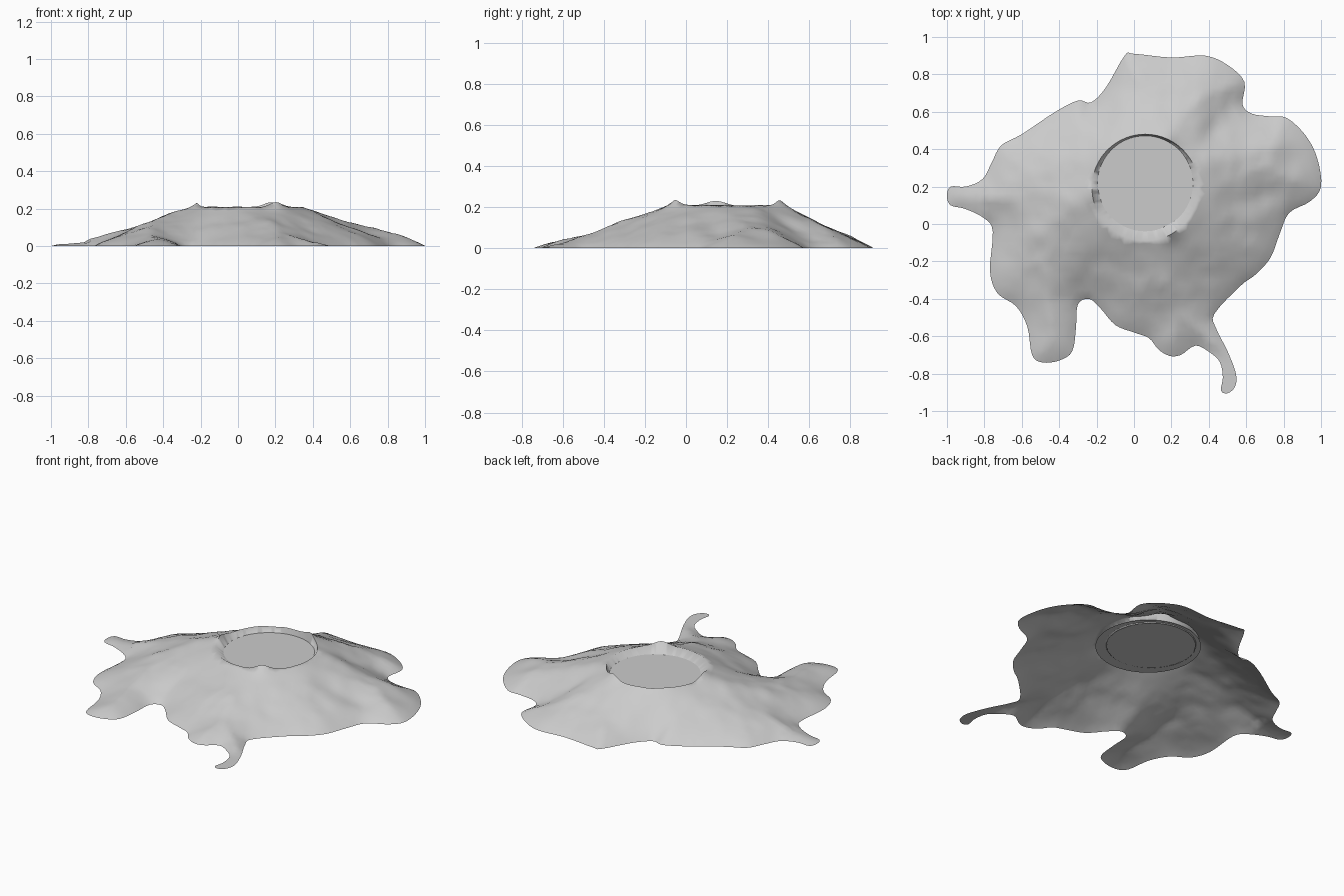
import bpy, math, random
from mathutils import Vector, geometry, noise

if "Cube" in bpy.data.objects:
    bpy.data.objects.remove(bpy.data.objects["Cube"])

random.seed(4)

rock = bpy.data.materials.new("light grey rock")
rock.diffuse_color = (0.6, 0.6, 0.6, 1)
rock.use_nodes = True
rock.node_tree.nodes["Principled BSDF"].inputs["Base Color"].default_value = rock.diffuse_color

# shoreline control points, clockwise from the north lobe
SHORE = [(-.05, .9), (0, .91), (.2, .89), (.38, .9), (.5, .85), (.59, .76), (.58, .64), (.63, .59),
         (.73, .575), (.82, .565), (.92, .47), (.98, .35), (1, .2), (.94, .12), (.83, .06), (.78, -.05),
         (.73, -.18), (.65, -.27), (.57, -.33), (.43, -.48), (.44, -.56), (.5, -.68), (.545, -.8),
         (.54, -.87), (.5, -.905), (.465, -.89), (.475, -.82), (.46, -.74), (.41, -.69), (.33, -.65),
         (.25, -.7), (.19, -.705), (.13, -.67), (.08, -.61), (0, -.58), (-.1, -.54), (-.18, -.45),
         (-.24, -.4), (-.3, -.43), (-.31, -.55), (-.33, -.68), (-.4, -.73), (-.49, -.74), (-.545, -.7),
         (-.57, -.55), (-.63, -.44), (-.73, -.37), (-.77, -.25), (-.755, -.04), (-.8, .03), (-.9, .08),
         (-.98, .1), (-1, .15), (-.98, .2), (-.9, .2), (-.81, .24), (-.76, .33), (-.71, .42), (-.6, .48),
         (-.42, .6), (-.3, .66), (-.23, .65), (-.15, .73)]
RIM_C, RIM_R = Vector((.06, .195)), .285
WALL_C, WALL_R = Vector((.06, .22)), .25
FLOOR_Z = .175
PEAKS = (190, 66, 300)          # angles of the small peaks on the rim
# ridges (+) and valleys (-): start, end, height, width
RIDGES = [((.36, .32), (.72, .4), .015, .08), ((.5, .12), (.72, .16), -.01, .06),
          ((.42, .5), (.53, .64), -.012, .06), ((-.36, .1), (-.52, -.05), .016, .08),
          ((-.2, -.2), (-.26, -.32), -.008, .06)]


def smooth_loop(pts, steps=4):
    """Closed Catmull-Rom curve through the points."""
    p, n, out = [Vector(q) for q in pts], len(pts), []
    for i in range(n):
        a, b, c, d = (p[(i + k) % n] for k in (-1, 0, 1, 2))
        for s in range(steps):
            t = s / steps
            out.append(.5 * (2 * b + (c - a) * t + (2 * a - 5 * b + 4 * c - d) * t * t
                             + (3 * b - a - 3 * c + d) * t ** 3))
    return out


def ring(centre, radius, n=96):
    return [centre + Vector((math.cos(a), math.sin(a))) * radius
            for a in (2 * math.pi * i / n for i in range(n))]


def segment_distance(p, a, b):
    d = b - a
    t = max(0, min(1, (p - a).dot(d) / d.length_squared))
    return (a + d * t - p).length


shore = smooth_loop(SHORE)
segments = list(zip(shore, shore[1:] + shore[:1]))


def inside(p):
    hit = False
    for a, b in segments:
        if (a.y > p.y) != (b.y > p.y) and p.x < a.x + (p.y - a.y) * (b.x - a.x) / (b.y - a.y):
            hit = not hit
    return hit


def shore_distance(p):
    return min(segment_distance(p, a, b) for a, b in segments)


def rim_height(p):
    ang = math.degrees(math.atan2(p.y - RIM_C.y, p.x - RIM_C.x))
    z = .208 + .006 * noise.noise(Vector((p.x * 12, p.y * 12, 0)))
    for k in PEAKS:
        off = (ang - k + 180) % 360 - 180
        z += .024 * math.exp(-(off / 11) ** 2)
    return z


def slope_height(p, to_shore):
    """Falls from the rim to the shore, with weathered ridges between."""
    out = p - RIM_C
    to_rim = max(0, out.length - RIM_R)
    f = to_shore / (to_shore + to_rim)
    out.normalize()
    peak = rim_height(RIM_C + out * RIM_R)
    base = .208 + (peak - .208) * math.exp(-to_rim / .05)
    z = base * f ** (.9 - .06 * out.x ** 2)
    z += .04 * f * (1 - f) * noise.fractal(Vector((p.x * 5, p.y * 5, 3)), .8, 2, 3)
    fade = min(1, to_shore / .08) * min(1, to_rim / .08)
    for a, b, h, w in RIDGES:
        z += fade * h * math.exp(-(segment_distance(p, Vector(a), Vector(b)) / w) ** 2)
    if p.x < -.8:                     # the west nub is low
        z *= .6
    if p.y < -.64 and p.x > .38:      # the thin spit lies flat
        z *= max(0, 1 + (p.y + .64) / .08)
    return max(0, z)


def add_object(name, verts, faces):
    me = bpy.data.meshes.new(name)
    me.from_pydata(verts, [], faces)
    me.materials.append(rock)
    ob = bpy.data.objects.new(name, me)
    bpy.context.collection.objects.link(ob)
    return ob


# plan of the mountain: shore, rim and crater loops plus scattered slope points
pts, edges = [], []
for loop in (shore, ring(RIM_C, RIM_R), ring(WALL_C, WALL_R)):
    s, n = len(pts), len(loop)
    pts += loop
    edges += [(s + i, s + (i + 1) % n) for i in range(n)]
STEP = .027
N = int(1 / STEP) + 1
for i in range(-N, N + 1):
    for j in range(-N, N + 1):
        p = Vector((i + .5 * (j % 2), j)) * STEP
        p += Vector((random.uniform(-1, 1), random.uniform(-1, 1))) * STEP * .15
        if (p - RIM_C).length > RIM_R + .014 and inside(p) and shore_distance(p) > .013:
            pts.append(p)
plan, _, tris, *_ = geometry.delaunay_2d_cdt(pts, edges, [], 1, 1e-5)

# lift the plan into a mountain with an open crater
verts = []
for p in plan:
    if (p - RIM_C).length > RIM_R - .004:
        verts.append((p.x, p.y, slope_height(p, shore_distance(p))))
    else:
        verts.append((p.x, p.y, FLOOR_Z - .006))
tris = [t for t in tris
        if (sum((plan[i] for i in t), Vector((0, 0))) / 3 - WALL_C).length > WALL_R - .003]
mountain = add_object("mountain", verts, tris)

# flat floor filling the crater, reaching under the rim
floor = [(p.x, p.y, FLOOR_Z) for p in ring(RIM_C, RIM_R + .01)]
add_object("crater_floor", floor, [list(range(len(floor)))])

# smooth slopes running over the rim
bpy.ops.object.select_all(action='DESELECT')
mountain.select_set(True)
bpy.context.view_layer.objects.active = mountain
bpy.ops.object.shade_smooth_by_angle(angle=math.radians(75))
